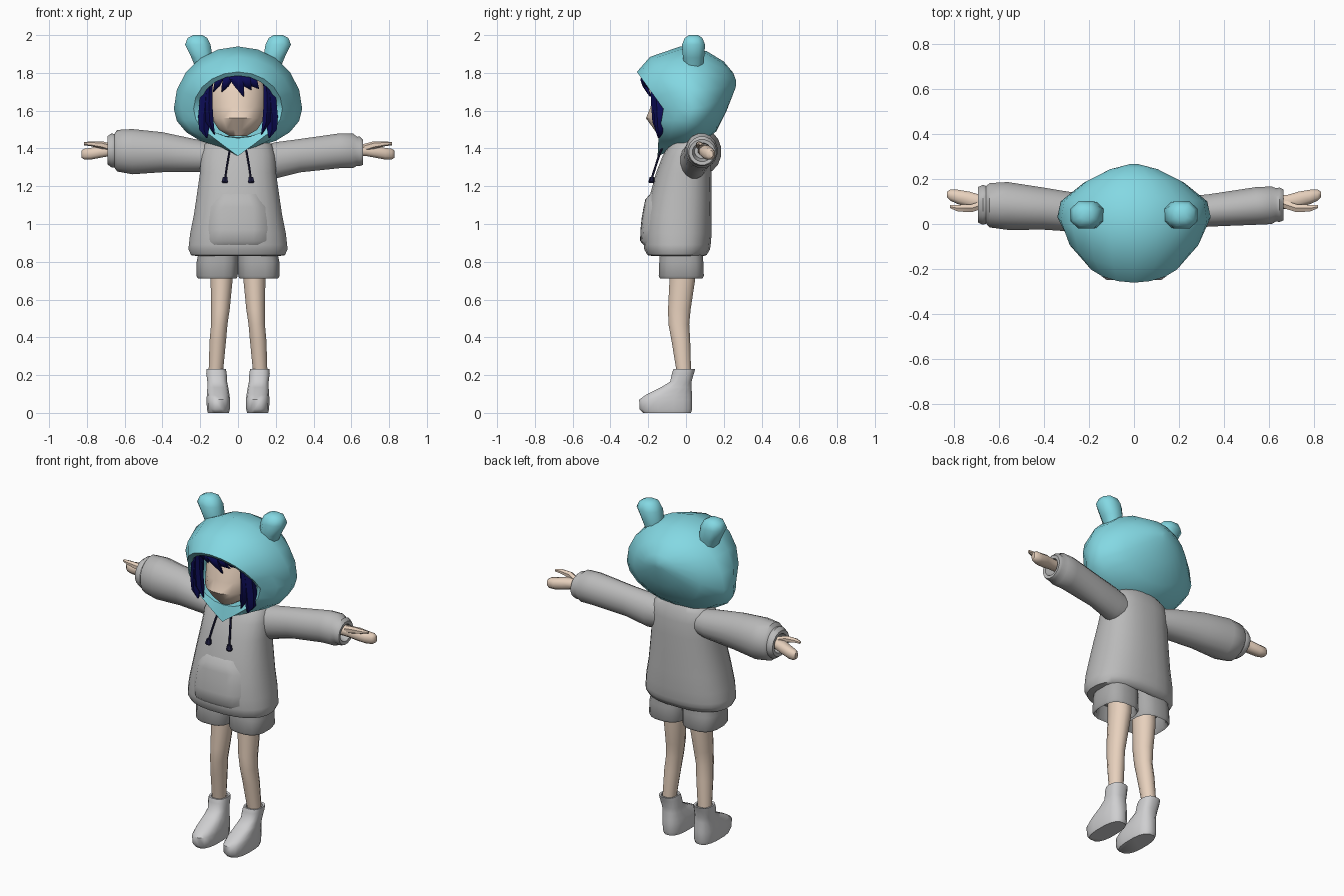
import bpy
import bmesh
import math


def material(name, rgb):
    m = bpy.data.materials.new(name)
    m.diffuse_color = (*rgb, 1)
    return m


TEAL = material("teal", (0.23, 0.69, 0.77))
GREY = material("sweater_grey", (0.49, 0.49, 0.49))
SHORTS = material("shorts_grey", (0.40, 0.40, 0.40))
BOOT = material("boot_white", (0.62, 0.62, 0.63))
SKIN = material("skin", (0.82, 0.65, 0.52))
NAVY = material("hair_navy", (0.004, 0.004, 0.10))
CORD = material("cord_navy", (0.012, 0.012, 0.05))


def finish(name, bm, mat, angle=50):
    me = bpy.data.meshes.new(name)
    bm.to_mesh(me)
    bm.free()
    me.materials.append(mat)
    ob = bpy.data.objects.new(name, me)
    bpy.context.collection.objects.link(ob)
    bpy.ops.object.select_all(action='DESELECT')
    ob.select_set(True)
    bpy.context.view_layer.objects.active = ob
    bpy.ops.object.shade_smooth_by_angle(angle=math.radians(angle))
    return ob


def loft(name, rings, mat, angle=50):
    """Skin a list of equal point rings and cap both ends."""
    bm = bmesh.new()
    vs = [[bm.verts.new(p) for p in r] for r in rings]
    n = len(vs[0])
    for a, b in zip(vs, vs[1:]):
        for i in range(n):
            j = (i + 1) % n
            bm.faces.new((a[i], a[j], b[j], b[i]))
    bm.faces.new(vs[0])
    bm.faces.new(vs[-1])
    bmesh.ops.recalc_face_normals(bm, faces=bm.faces)
    return finish(name, bm, mat, angle)


def tube(name, rows, mat, axis='z', n=12, p=2.0, s=1, angle=50):
    """rows: (position on axis, centre 1, centre 2, radius 1, radius 2); s mirrors x."""
    rings = []
    for t, c1, c2, r1, r2 in rows:
        ring = []
        for i in range(n):
            a = 2 * math.pi * (i + 0.5) / n
            c, d = math.cos(a), math.sin(a)
            u = c1 + r1 * math.copysign(abs(c) ** (2 / p), c)
            v = c2 + r2 * math.copysign(abs(d) ** (2 / p), d)
            ring.append((s * u, v, t) if axis == 'z' else (s * t, u, v))
        rings.append(ring)
    return loft(name, rings, mat, angle)


# Hood: rings from lining, around the rim, to the back
# (top y, z | side x, y, z | bottom y, z | pointed drop under the chin)
HOOD = [
    (0.02, 1.86, 0.25, 0.06, 1.62, 0.02, 1.46, 0),
    (-0.10, 1.83, 0.23, -0.02, 1.61, -0.06, 1.46, 0),
    (-0.245, 1.785, 0.205, -0.11, 1.61, -0.135, 1.455, 0),
    (-0.26, 1.805, 0.235, -0.12, 1.61, -0.15, 1.43, 0.07),
    (-0.19, 1.885, 0.30, -0.05, 1.61, -0.10, 1.41, 0.03),
    (-0.03, 1.94, 0.34, 0.03, 1.61, -0.02, 1.40, 0),
    (0.11, 1.915, 0.325, 0.10, 1.62, 0.08, 1.43, 0),
    (0.20, 1.86, 0.22, 0.185, 1.66, 0.16, 1.49, 0),
    (0.25, 1.80, 0.11, 0.24, 1.71, 0.215, 1.60, 0),
    (0.265, 1.76, 0.02, 0.265, 1.74, 0.262, 1.72, 0),
]
rings = []
for ty, tz, sx, sy, sz, by, bz, drop in HOOD:
    ring = []
    for i in range(20):
        a = 2 * math.pi * i / 20
        c = math.cos(a)
        ey, ez = (ty, tz) if c > 0 else (by, bz)
        k = abs(c)
        z = sz + (ez - sz) * k - (drop * k ** 20 if c < 0 else 0)
        ring.append((sx * math.sin(a), sy + (ey - sy) * k, z))
    rings.append(ring)
loft("hood", rings, TEAL, 60)

# Ears on the hood
for s in (1, -1):
    side = "left" if s > 0 else "right"
    tube(side + "_hood_ear", [(1.82, 0.175, 0.04, 0.05, 0.05), (1.88, 0.19, 0.04, 0.06, 0.06),
                              (1.95, 0.213, 0.04, 0.072, 0.065), (1.985, 0.215, 0.04, 0.055, 0.05),
                              (2.0, 0.212, 0.04, 0.025, 0.025)], TEAL, n=8, p=2.4, s=s)

# Head
tube("head", [(1.465, 0, -0.10, 0.045, 0.045), (1.50, 0, -0.085, 0.105, 0.085),
              (1.56, 0, -0.06, 0.142, 0.155), (1.62, 0, -0.04, 0.155, 0.15),
              (1.70, 0, -0.03, 0.155, 0.15), (1.78, 0, -0.02, 0.13, 0.12),
              (1.83, 0, -0.01, 0.06, 0.06)], SKIN, n=16)

# Hair: side locks and fringe locks
for s in (1, -1):
    side = "left" if s > 0 else "right"
    tube(side + "_side_lock_outer", [(1.77, 0.155, -0.16, 0.03, 0.025), (1.68, 0.17, -0.14, 0.035, 0.035),
                                     (1.57, 0.18, -0.135, 0.036, 0.035), (1.50, 0.18, -0.135, 0.03, 0.028),
                                     (1.455, 0.165, -0.145, 0.003, 0.004)], NAVY, n=6, s=s)
    tube(side + "_side_lock_inner", [(1.75, 0.15, -0.17, 0.018, 0.02), (1.64, 0.155, -0.155, 0.022, 0.03),
                                     (1.54, 0.15, -0.15, 0.024, 0.028), (1.475, 0.125, -0.15, 0.003, 0.004)],
         NAVY, n=6, s=s)
for i, (x, tip, z, w) in enumerate([(-0.055, -0.085, 1.70, 0.03), (-0.01, 0.03, 1.675, 0.04),
                                    (0.035, 0.07, 1.71, 0.035), (0.075, 0.11, 1.715, 0.03),
                                    (-0.10, -0.13, 1.70, 0.025)]):
    back = 0.9 * abs(x) * 0.6
    tube("fringe_lock_%d" % (i + 1), [(1.80, x, -0.20 + back, w, 0.025), (1.765, x, -0.23 + back, w, 0.018),
                                      (1.73, x * 0.6 + tip * 0.4, -0.22 + back, w * 0.75, 0.016),
                                      (z, tip, -0.195 + back, 0.003, 0.004)], NAVY, n=6)

# Sweater body: z, half width, front y, back y
BODY = [(0.90, 0.17, -0.12, 0.06), (0.83, 0.215, -0.175, 0.09), (0.835, 0.25, -0.205, 0.11),
        (0.865, 0.264, -0.222, 0.128), (0.89, 0.262, -0.225, 0.132), (0.95, 0.255, -0.225, 0.137),
        (1.05, 0.235, -0.215, 0.137), (1.15, 0.22, -0.193, 0.137), (1.27, 0.203, -0.16, 0.135),
        (1.36, 0.198, -0.125, 0.132), (1.42, 0.18, -0.09, 0.12), (1.455, 0.13, -0.06, 0.10)]
tube("sweater_body", [(z, 0, (f + b) / 2, w, (b - f) / 2) for z, w, f, b in BODY], GREY, n=24, p=2.4)


def body_front(x, z):
    for (z0, *a), (z1, *b) in zip(BODY[3:], BODY[4:]):
        if z0 <= z <= z1:
            k = (z - z0) / (z1 - z0)
            w, f, bk = [m + (q - m) * k for m, q in zip(a, b)]
            return (f + bk) / 2 - (bk - f) / 2 * (1 - (abs(x) / w) ** 2.4) ** (1 / 2.4)


# Front pocket: raised patch whose border sinks into the sweater
bm = bmesh.new()
grid = []
pocket = [(0.88, 0.13), (0.91, 0.16), (0.97, 0.17), (1.03, 0.165), (1.09, 0.158), (1.13, 0.12), (1.17, 0.10)]
for r, (z, w) in enumerate(pocket):
    row = []
    for c in range(9):
        x = w * (c - 4) / 4
        edge = r in (0, len(pocket) - 1) or c in (0, 8)
        row.append(bm.verts.new((x, body_front(x, z) + (0.008 if edge else -0.018), z)))
    grid.append(row)
for a, b in zip(grid, grid[1:]):
    for c in range(8):
        bm.faces.new((a[c], a[c + 1], b[c + 1], b[c]))
finish("front_pocket", bm, GREY)

# Sleeves with turned-in cuffs: x, centre y, centre z, radius y, radius z
RIGHT = [(0.10, 0.03, 1.35, 0.07, 0.07), (0.20, 0.045, 1.36, 0.085, 0.085), (0.40, 0.068, 1.38, 0.095, 0.108),
         (0.56, 0.08, 1.383, 0.108, 0.122), (0.64, 0.083, 1.388, 0.10, 0.112), (0.655, 0.085, 1.388, 0.085, 0.09),
         (0.67, 0.085, 1.39, 0.09, 0.092), (0.692, 0.085, 1.39, 0.08, 0.075), (0.69, 0.085, 1.39, 0.06, 0.055),
         (0.64, 0.09, 1.39, 0.05, 0.045)]
LEFT = [(0.10, 0.03, 1.33, 0.07, 0.08), (0.20, 0.045, 1.337, 0.075, 0.098), (0.33, 0.06, 1.362, 0.073, 0.09),
        (0.54, 0.08, 1.388, 0.085, 0.094), (0.61, 0.083, 1.388, 0.085, 0.093), (0.63, 0.085, 1.385, 0.075, 0.078),
        (0.645, 0.085, 1.385, 0.078, 0.08), (0.662, 0.085, 1.38, 0.07, 0.068), (0.66, 0.085, 1.38, 0.052, 0.05),
        (0.61, 0.09, 1.385, 0.045, 0.04)]

for s, sleeve in ((1, LEFT), (-1, RIGHT)):
    side = "left" if s > 0 else "right"
    tube(side + "_sleeve", sleeve, GREY, axis='x', n=16, s=s)
    # Mitten-like hand and raised thumb
    tube(side + "_hand", [(0.60, 0.095, 1.39, 0.033, 0.03), (0.68, 0.098, 1.388, 0.033, 0.03),
                          (0.73, 0.108, 1.382, 0.038, 0.034), (0.78, 0.12, 1.372, 0.034, 0.033),
                          (0.815, 0.128, 1.37, 0.026, 0.03), (0.828, 0.13, 1.37, 0.014, 0.02)],
         SKIN, axis='x', n=8, p=2.4, s=s)
    tube(side + "_thumb", [(0.66, 0.09, 1.40, 0.022, 0.022), (0.72, 0.07, 1.418, 0.02, 0.02),
                           (0.78, 0.07, 1.425, 0.017, 0.013), (0.815, 0.077, 1.425, 0.008, 0.008)],
         SKIN, axis='x', n=6, s=s)
    # Drawstring with knot
    tube(side + "_drawstring", [(1.43, 0.035, -0.115, 0.006, 0.006), (1.37, 0.048, -0.14, 0.006, 0.006),
                                (1.30, 0.06, -0.163, 0.006, 0.006), (1.245, 0.068, -0.18, 0.006, 0.006)],
         CORD, n=6, s=s)
    tube(side + "_drawstring_knot", [(1.25, 0.068, -0.18, 0.013, 0.012), (1.225, 0.07, -0.183, 0.019, 0.016),
                                     (1.218, 0.07, -0.183, 0.015, 0.013)], CORD, n=6, s=s, angle=30)
    # Shorts leg, hollow at the bottom
    tube(side + "_shorts_leg", [(0.90, 0.10, -0.025, 0.10, 0.11), (0.80, 0.109, -0.025, 0.111, 0.118),
                                (0.725, 0.111, -0.025, 0.111, 0.121), (0.712, 0.110, -0.025, 0.104, 0.114),
                                (0.725, 0.108, -0.025, 0.094, 0.104), (0.80, 0.105, -0.025, 0.088, 0.095)],
         SHORTS, n=16, p=2.8, s=s)
    # Bare leg
    tube(side + "_leg", [(0.82, 0.085, -0.02, 0.062, 0.072), (0.70, 0.087, -0.02, 0.06, 0.07),
                         (0.55, 0.093, -0.035, 0.051, 0.062), (0.47, 0.099, -0.038, 0.045, 0.057),
                         (0.38, 0.107, -0.027, 0.045, 0.051), (0.18, 0.12, -0.008, 0.038, 0.037)],
         SKIN, n=12, s=s)
    # Boot: z, centre x, toe y, heel y, half width
    boot = [(0, 0.104, -0.23, 0.028, 0.056), (0.02, 0.104, -0.248, 0.035, 0.062),
            (0.07, 0.104, -0.25, 0.035, 0.063), (0.095, 0.105, -0.215, 0.034, 0.061),
            (0.135, 0.107, -0.135, 0.03, 0.056), (0.165, 0.11, -0.085, 0.03, 0.053),
            (0.21, 0.114, -0.075, 0.043, 0.055), (0.232, 0.116, -0.068, 0.05, 0.052),
            (0.23, 0.116, -0.055, 0.035, 0.042), (0.19, 0.116, -0.05, 0.03, 0.038)]
    tube(side + "_boot", [(z, x, (f + b) / 2, w, (b - f) / 2) for z, x, f, b, w in boot],
         BOOT, n=16, p=2.6, s=s)
